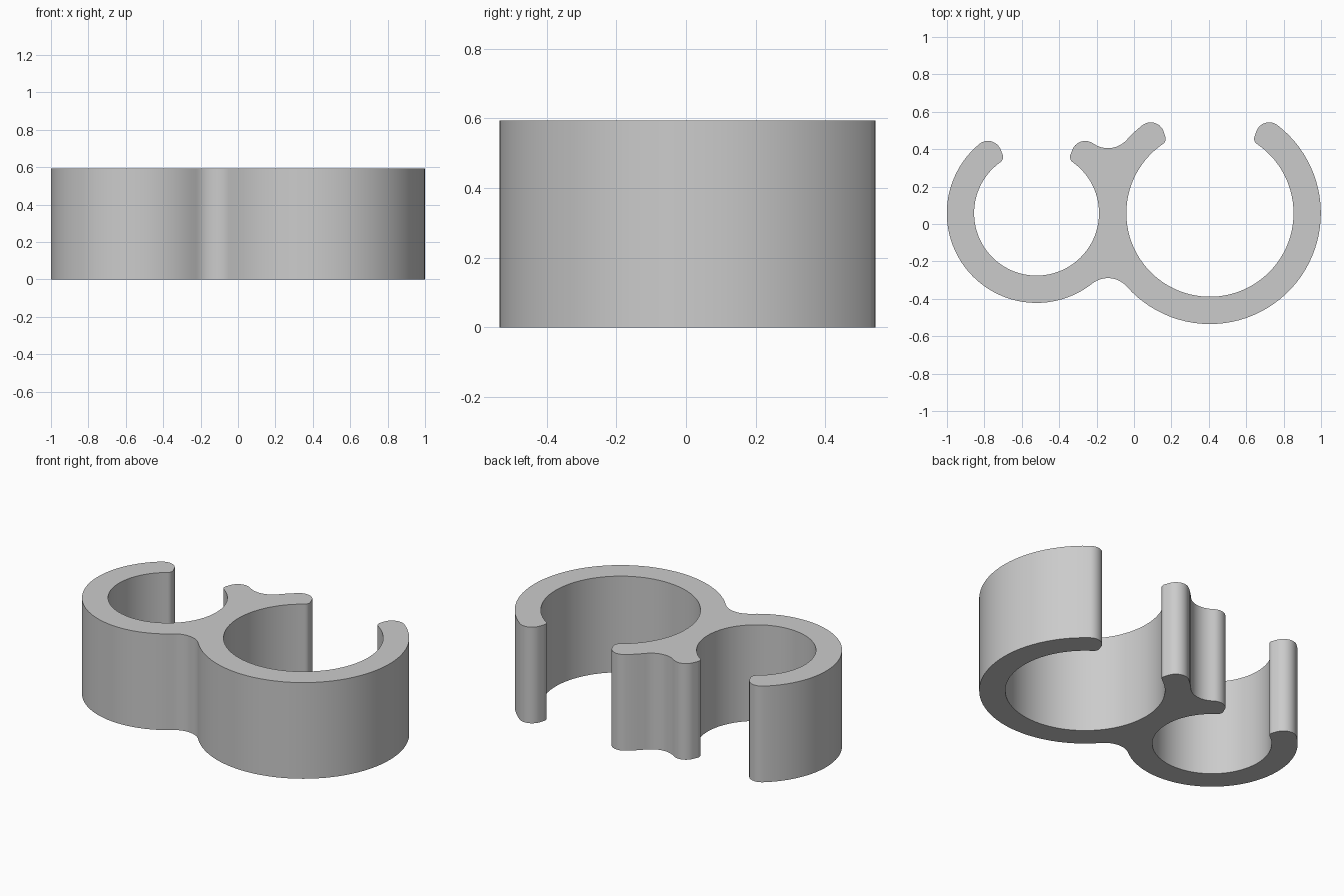
import bpy, bmesh
from math import sin, cos, radians, degrees, acos, pi
from mathutils import Vector

cube = bpy.data.objects.get("Cube")
if cube:
    bpy.data.objects.remove(cube)

HEIGHT = 0.594
WALL = 0.146
FILLET = 0.135
CORNER = 0.034      # small rounding at the inner edge of each tip

# Each ring: centre, inner radius, cap angle and inner corner angle of its tips
SMALL = dict(c=Vector((-0.521, 0.058)), r=0.334, cap=50.3, corner=54.7)
BIG = dict(c=Vector((0.406, 0.058)), r=0.447, cap=52.5, corner=55.8)


def polar(c, r, a):
    return c + r * Vector((cos(radians(a)), sin(radians(a))))


def arc(c, r, a0, a1, step=4):
    n = max(2, round(abs(a1 - a0) / step))
    return [polar(c, r, a0 + (a1 - a0) * i / n) for i in range(n + 1)]


def tip(ring, left=False):
    """Rounded end of a ring, running from outer to inner wall; mirrored for the left end."""
    mid = polar(ring["c"], ring["r"] + WALL / 2, ring["cap"])
    edge = polar(ring["c"], ring["r"] + CORNER, ring["corner"])
    turn = ring["cap"] + 105
    pts = arc(mid, WALL / 2, ring["cap"], turn, 9)
    pts += arc(edge, CORNER, turn, ring["corner"] + 180, 12)
    if left:
        pts = [Vector((2 * ring["c"].x - p.x, p.y)) for p in reversed(pts)]
    return pts


def inner(ring):
    return arc(ring["c"], ring["r"], ring["corner"], -180 - ring["corner"])


# Fillet circles touch both outer walls, above and below the joint
ro_s, ro_b = SMALL["r"] + WALL, BIG["r"] + WALL
gap = BIG["c"].x - SMALL["c"].x
ls, lb = ro_s + FILLET, ro_b + FILLET
ang_s = degrees(acos((ls**2 + gap**2 - lb**2) / (2 * ls * gap)))
ang_b = degrees(acos((lb**2 + gap**2 - ls**2) / (2 * lb * gap)))
low = polar(SMALL["c"], ls, -ang_s)
high = polar(SMALL["c"], ls, ang_s)

# One continuous outline around both open rings
outline = arc(SMALL["c"], ro_s, 180 - SMALL["cap"], 360 - ang_s)
outline += arc(low, FILLET, 180 - ang_s, ang_b, 6)
outline += arc(BIG["c"], ro_b, 180 + ang_b, 360 + BIG["cap"])
outline += tip(BIG) + inner(BIG) + tip(BIG, left=True)
outline += arc(BIG["c"], ro_b, 180 - BIG["cap"], 180 - ang_b)
outline += arc(high, FILLET, -ang_b, ang_s - 180, 6)
outline += tip(SMALL)[1:] + inner(SMALL) + tip(SMALL, left=True)

# Extrude the outline into the clip body
bm = bmesh.new()
verts = [bm.verts.new((p.x, p.y, 0)) for p in outline]
bm.faces.new(verts)
bmesh.ops.remove_doubles(bm, verts=bm.verts, dist=0.001)
ext = bmesh.ops.extrude_face_region(bm, geom=bm.faces[:])
top = [g for g in ext["geom"] if isinstance(g, bmesh.types.BMVert)]
bmesh.ops.translate(bm, verts=top, vec=(0, 0, HEIGHT))
bmesh.ops.recalc_face_normals(bm, faces=bm.faces)
mesh = bpy.data.meshes.new("double_clip")
bm.to_mesh(mesh)
bm.free()

clip = bpy.data.objects.new("double_clip", mesh)
bpy.context.collection.objects.link(clip)

# Plain grey material
grey = bpy.data.materials.new("light_grey")
grey.use_nodes = True
color = (0.6, 0.6, 0.6, 1)
grey.diffuse_color = color
grey.node_tree.nodes["Principled BSDF"].inputs["Base Color"].default_value = color
mesh.materials.append(grey)

bpy.ops.object.select_all(action="DESELECT")
clip.select_set(True)
bpy.context.view_layer.objects.active = clip
bpy.ops.object.shade_smooth_by_angle(angle=pi / 6)
